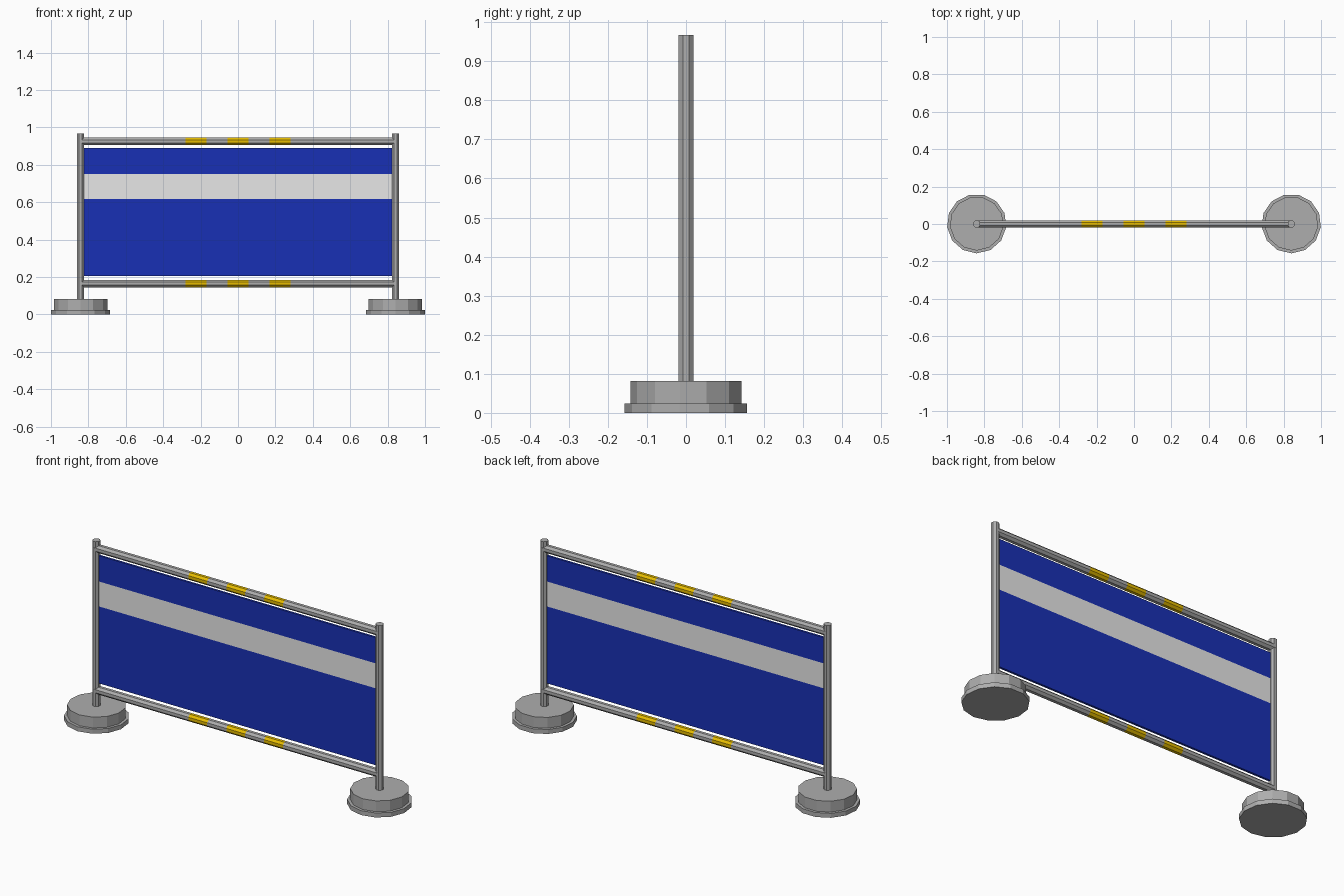
import bpy, bmesh, math
from mathutils import Matrix

if "Cube" in bpy.data.objects:
    bpy.data.objects.remove(bpy.data.objects["Cube"])


def mat(name, rgb):
    m = bpy.data.materials.new(name)
    m.diffuse_color = (*rgb, 1)
    m.use_nodes = True
    m.node_tree.nodes["Principled BSDF"].inputs["Base Color"].default_value = m.diffuse_color
    return m


GREY = mat("steel grey", (0.42, 0.42, 0.42))
BLUE = mat("panel blue", (0.0095, 0.03, 0.46))
LIGHT = mat("stripe light grey", (0.8, 0.8, 0.8))
YELLOW = mat("band yellow", (0.82, 0.52, 0.0))


def finish(bm, name, mats):
    bmesh.ops.recalc_face_normals(bm, faces=bm.faces)
    me = bpy.data.meshes.new(name)
    bm.to_mesh(me)
    bm.free()
    for m in mats:
        me.materials.append(m)
    ob = bpy.data.objects.new(name, me)
    bpy.context.collection.objects.link(ob)
    return ob


def lathe(name, profile, sides, phase, mats, rule=None, turn=None):
    """Capped stack of rings around z; rule(z) gives a material index."""
    bm = bmesh.new()
    rings = []
    for r, z in profile:
        rings.append([bm.verts.new((r * math.cos(phase + math.tau * i / sides),
                                    r * math.sin(phase + math.tau * i / sides), z))
                      for i in range(sides)])
    for a, b in zip(rings, rings[1:]):
        for i in range(sides):
            j = (i + 1) % sides
            f = bm.faces.new((a[i], a[j], b[j], b[i]))
            if rule:
                f.material_index = rule(f.calc_center_median().z)
    bm.faces.new(rings[0])
    bm.faces.new(rings[-1])
    if turn:
        bm.transform(turn)
    return finish(bm, name, mats)


# Round feet and posts
for side, s in (("left", -1), ("right", 1)):
    foot = lathe(side + "_foot", [(0.159, 0), (0.159, 0.024), (0.144, 0.024), (0.144, 0.082)],
                 13, -math.pi / 2, [GREY])
    post = lathe(side + "_post", [(0.0205, 0.07), (0.0205, 0.967)], 8, math.pi / 8, [GREY])
    foot.location.x = post.location.x = 0.841 * s
    foot.location.y = 0.002

# Rails with three yellow bands each
cuts = [-0.841, -0.281, -0.169, -0.056, 0.056, 0.169, 0.281, 0.841]


def band(x):
    return int(abs(x) < 0.056 or 0.169 < abs(x) < 0.281)


for label, z in (("top", 0.925), ("bottom", 0.165)):
    rail = lathe(label + "_rail", [(0.0213, x) for x in cuts], 8, math.pi / 8,
                 [GREY, YELLOW], band, Matrix.Rotation(math.pi / 2, 4, 'Y'))
    rail.location.z = z

# Panel, cut at the stripe edges
bm = bmesh.new()
bmesh.ops.create_cube(bm, size=1)
bm.transform(Matrix.Translation((0, 0, 0.5475)) @ Matrix.Diagonal((1.66, 0.012, 0.685, 1)))
for z in (0.618, 0.752):
    bmesh.ops.bisect_plane(bm, geom=bm.verts[:] + bm.edges[:] + bm.faces[:],
                           plane_co=(0, 0, z), plane_no=(0, 0, 1))
for f in bm.faces:
    f.material_index = int(0.618 < f.calc_center_median().z < 0.752 and abs(f.normal.z) < 0.5)
finish(bm, "panel", [BLUE, LIGHT])
